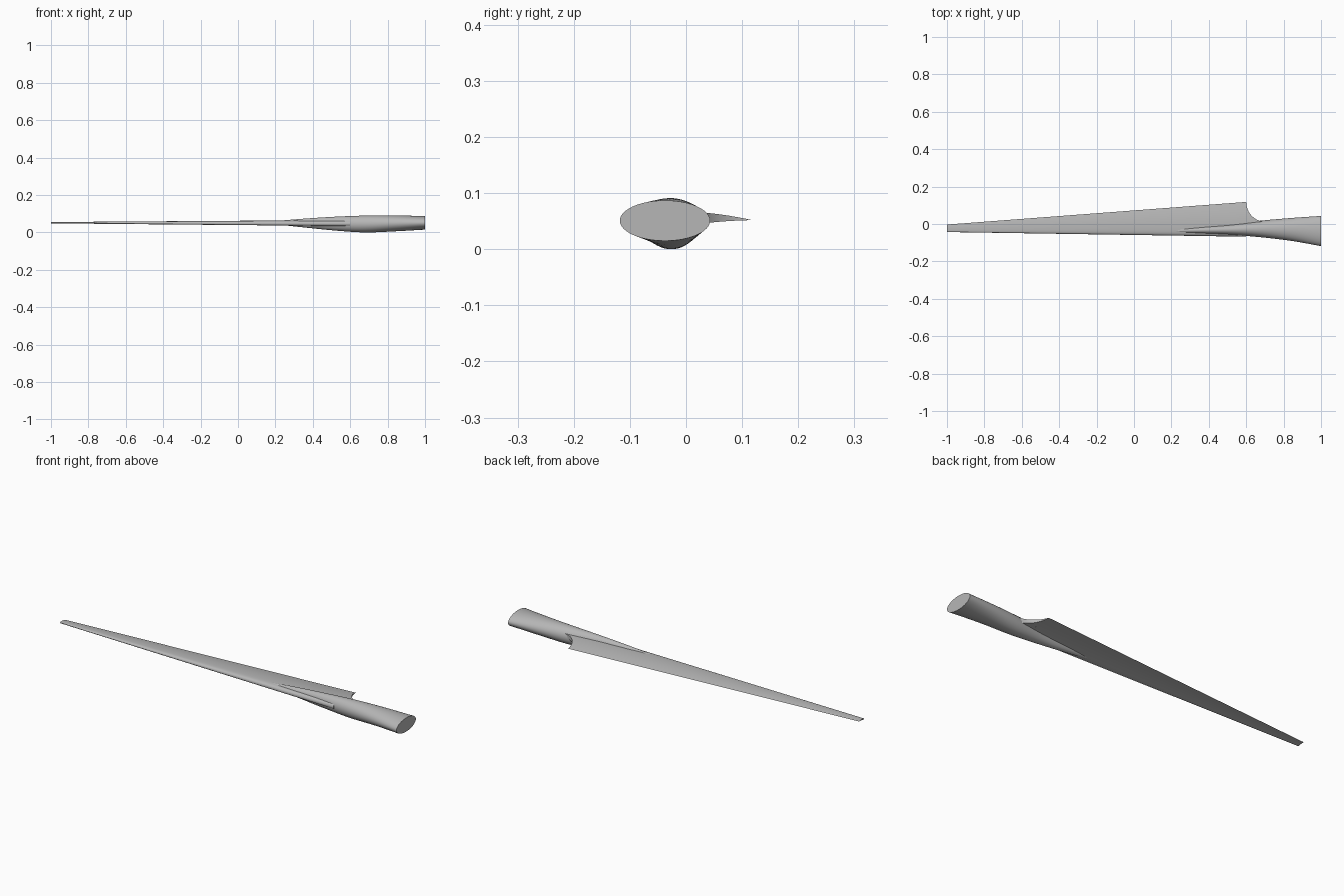
import bpy, bmesh
from math import sin, cos, pi, sqrt

if "Cube" in bpy.data.objects:
    bpy.data.objects.remove(bpy.data.objects["Cube"])

# Dark grey finish
grey = bpy.data.materials.new("dark_grey")
grey.diffuse_color = (0.47, 0.47, 0.47, 1)
grey.use_nodes = True
grey.node_tree.nodes["Principled BSDF"].inputs["Base Color"].default_value = grey.diffuse_color


def loft(name, rings):
    """Skin a list of equal-length closed rings and cap both ends."""
    bm = bmesh.new()
    rows = [[bm.verts.new(p) for p in ring] for ring in rings]
    n = len(rows[0])
    for a, b in zip(rows, rows[1:]):
        for i in range(n):
            j = (i + 1) % n
            bm.faces.new((a[i], a[j], b[j], b[i]))
    bm.faces.new(rows[0])
    bm.faces.new(rows[-1])
    bmesh.ops.remove_doubles(bm, verts=bm.verts, dist=1e-6)
    bmesh.ops.recalc_face_normals(bm, faces=bm.faces)
    me = bpy.data.meshes.new(name)
    bm.to_mesh(me)
    bm.free()
    me.materials.append(grey)
    ob = bpy.data.objects.new(name, me)
    bpy.context.collection.objects.link(ob)
    bpy.context.view_layer.objects.active = ob
    ob.select_set(True)
    bpy.ops.object.shade_smooth_by_angle(angle=0.6)
    ob.select_set(False)
    return ob


# Blade: tapered airfoil, straight leading and trailing edges
def edges(x):
    f = (x + 1) / 1.6
    return -0.043 - 0.025 * f, -0.003 + 0.121 * f


def airfoil(x, t0=0.0, t1=1.0, n=20):
    lead, trail = edges(x)
    chord = trail - lead
    s = chord / 0.186
    ts = [t0 + (t1 - t0) * (i / n) ** 2 for i in range(n + 1)]

    def pt(t, off):
        z = 0.046 + 0.006 * t + off
        return (x, lead + chord * t, 0.0525 + (z - 0.0525) * s)

    def nose(t):
        return 0.03 * sqrt(t) * (1 - t) ** 8

    upper = [pt(t, 0.046 * sqrt(t) * (1 - t) + nose(t)) for t in reversed(ts)]
    lower = [pt(t, -0.038 * sqrt(t) * (1 - t) ** 3 - nose(t)) for t in ts]
    return upper + lower


sections = [airfoil(-1 + 1.6 * i / 8) for i in range(9)]
# root: blunt nose end, then the rounded cut-out at the trailing side
for k in range(13):
    a = pi / 2 * k / 12
    x, y = 0.7 - 0.1 * cos(a), 0.118 - 0.105 * sin(a)
    lead, trail = edges(x)
    sections.append(airfoil(x, 0.2, min(1.0, (y - lead) / (trail - lead))))
loft("blade", sections)

# Shank: swelling from inside the blade to an oval end
# (x, centre y, centre z, half width, half height)
keys = [(0.20, -0.037, 0.052, 0.008, 0.009),
        (0.36, -0.033, 0.050, 0.018, 0.024),
        (0.52, -0.030, 0.047, 0.028, 0.037),
        (0.68, -0.0265, 0.045, 0.0445, 0.045),
        (0.84, -0.0290, 0.0485, 0.0610, 0.0425),
        (1.00, -0.0375, 0.051, 0.0805, 0.036)]


def spline(keys, steps):
    """Catmull-Rom through the key sections."""
    ext = [[2 * a - b for a, b in zip(keys[0], keys[1])]] + keys
    ext.append([2 * a - b for a, b in zip(keys[-1], keys[-2])])
    out = []
    for p, q, r, s in zip(ext, ext[1:], ext[2:], ext[3:]):
        for i in range(steps):
            u = i / steps
            out.append([b + 0.5 * u * (c - a + u * (2*a - 5*b + 4*c - d + u * (3*(b - c) + d - a)))
                        for a, b, c, d in zip(p, q, r, s)])
    return out + [keys[-1]]


N = 48
loft("shank", [[(x, cy + w * cos(2 * pi * i / N), cz + h * sin(2 * pi * i / N))
                for i in range(N)] for x, cy, cz, w, h in spline(keys, 6)])
